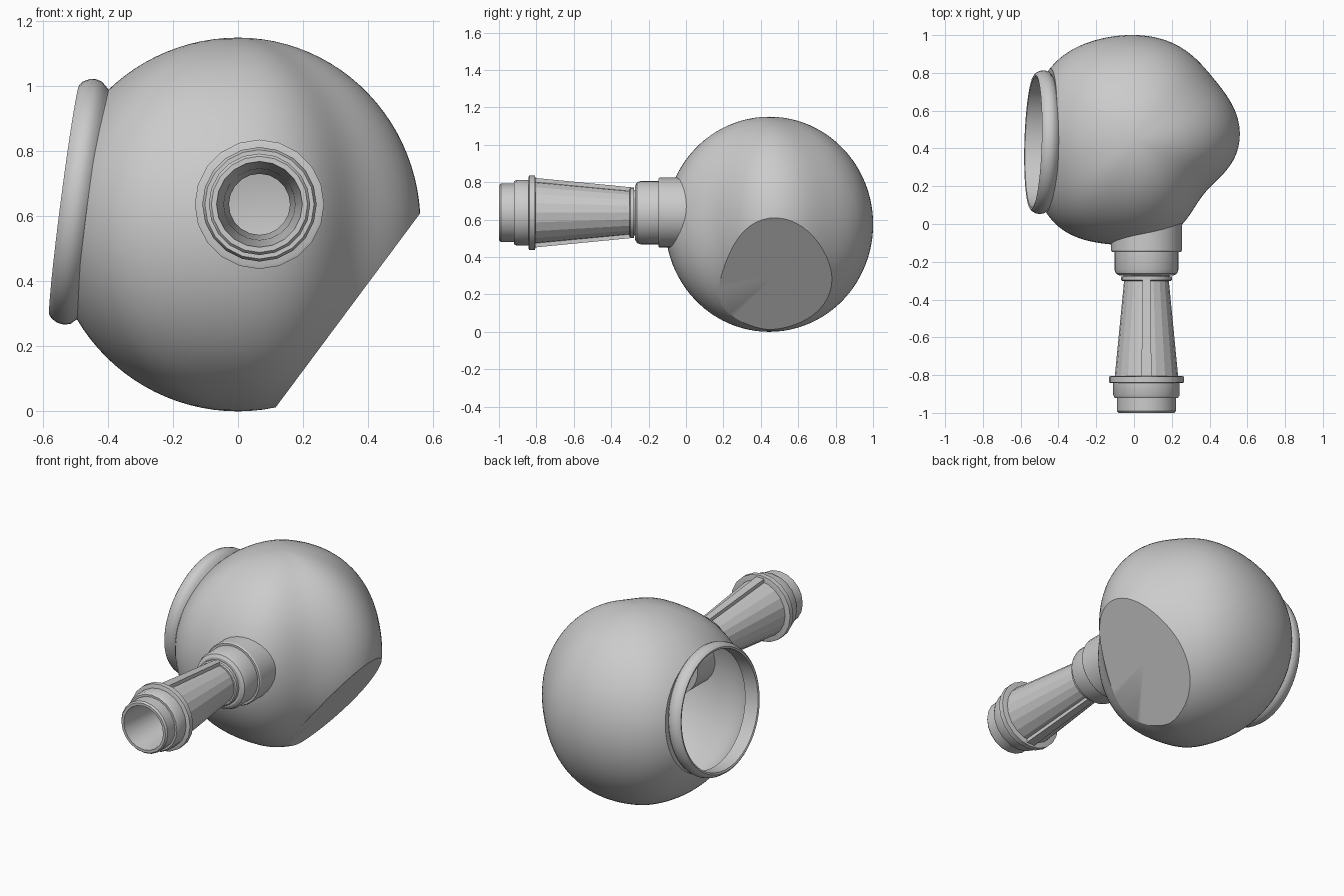
import bpy, bmesh, math
from mathutils import Vector, Matrix

if "Cube" in bpy.data.objects:
    bpy.data.objects.remove(bpy.data.objects["Cube"])

C = Vector((0, 0.445, 0.575))            # body centre
HX, HZ = 0.066, 0.637                    # handle axis


def finish(bm, name, angle=30):
    bmesh.ops.recalc_face_normals(bm, faces=bm.faces)
    me = bpy.data.meshes.new(name)
    bm.to_mesh(me)
    bm.free()
    ob = bpy.data.objects.new(name, me)
    bpy.context.collection.objects.link(ob)
    if angle:
        bpy.ops.object.select_all(action='DESELECT')
        ob.select_set(True)
        bpy.context.view_layer.objects.active = ob
        bpy.ops.object.shade_smooth_by_angle(angle=math.radians(angle))
    return ob


def lathe(name, profile, mat, n, closed=False, angle=30):
    """Revolve (axial, radius) points around local z."""
    bm = bmesh.new()
    rings = [[bm.verts.new(mat @ Vector((r * math.cos(2 * math.pi * i / n),
                                         r * math.sin(2 * math.pi * i / n), a)))
              for i in range(n)] for a, r in profile]
    pairs = list(zip(rings, rings[1:]))
    if closed:
        pairs.append((rings[-1], rings[0]))
    for p, q in pairs:
        for i in range(n):
            j = (i + 1) % n
            bm.faces.new((p[i], p[j], q[j], q[i]))
    return finish(bm, name, angle)


# Hollow body: ball with broad dents and bulges (azimuth, amount, width)
BUMPS = [(-0.65, -0.10, 0.45), (0.65, -0.035, 0.4),
         (-2.27, 0.045, 0.4), (2.3, 0.02, 0.4)]
bm = bmesh.new()
bmesh.ops.create_uvsphere(bm, u_segments=96, v_segments=48, radius=1)
for v in bm.verts:
    d = v.co.normalized()
    phi = math.atan2(d.y, d.x)
    r = 0.575 - 0.02 * d.y ** 2
    for p, amt, w in BUMPS:
        r += amt * math.exp(-((phi - p) / w) ** 2) * (1 - d.z ** 2)
    v.co = C + d * r

# Flat tilted base, cut and filled
cut = bmesh.ops.bisect_plane(bm, geom=bm.verts[:] + bm.edges[:] + bm.faces[:],
                             plane_co=(0.345, 0, 0.32), plane_no=(0.802, 0, -0.597),
                             clear_outer=True)
edges = [e for e in cut['geom_cut'] if isinstance(e, bmesh.types.BMEdge)]
caps = bmesh.ops.contextual_create(bm, geom=edges)['faces']
bmesh.ops.poke(bm, faces=caps)

# Open mouth on the left, with a small ledge in to the rim
mouth = Vector((-0.452, 0.432, 0.64))
axis = Vector((-1, 0.03, 0.13)).normalized()
cut = bmesh.ops.bisect_plane(bm, geom=bm.verts[:] + bm.edges[:] + bm.faces[:],
                             plane_co=mouth, plane_no=axis, clear_outer=True)
edges = [e for e in cut['geom_cut'] if isinstance(e, bmesh.types.BMEdge)]
ext = bmesh.ops.extrude_edge_only(bm, edges=edges)['geom']
for v in ext:
    if isinstance(v, bmesh.types.BMVert):
        v.co = mouth + (v.co - mouth).normalized() * 0.348

# Hole behind the handle socket
hole = [f for f in bm.faces if f.calc_center_median().y < 0.2 and
        math.hypot(f.calc_center_median().x - HX, f.calc_center_median().z - HZ) < 0.13]
bmesh.ops.delete(bm, geom=hole, context='FACES')
finish(bm, "body")

# Rounded rim around the mouth
rim_mat = Matrix.Translation(mouth) @ axis.to_track_quat('Z', 'Y').to_matrix().to_4x4()
lathe("mouth_rim", [(-0.01, 0.346), (0.08, 0.346), (0.083, 0.357), (0.074, 0.368),
                    (0.055, 0.378), (0.035, 0.381), (0.015, 0.376), (0.0, 0.362),
                    (-0.01, 0.352)], rim_mat, 64, True, 40)

# Handle parts share one axis along y (local z maps to +y)
ax = Matrix.Translation((HX, 0, HZ)) @ Matrix.Rotation(-math.pi / 2, 4, 'X')
N = 20
lathe("socket_collar", [(0.06, 0.1), (0.06, 0.187), (-0.14, 0.187), (-0.148, 0.182),
                        (-0.148, 0.17), (-0.24, 0.17), (-0.262, 0.162), (-0.272, 0.145),
                        (-0.272, 0.1)], ax, 32)
lathe("neck_ring", [(-0.265, 0.1), (-0.265, 0.122), (-0.278, 0.122), (-0.278, 0.135),
                    (-0.296, 0.135), (-0.302, 0.128), (-0.302, 0.1)], ax, N)
lathe("handle_cone", [(-0.295, 0.118), (-0.81, 0.168)], ax, N, angle=0)
lathe("handle_flange", [(-0.805, 0.12), (-0.805, 0.187), (-0.808, 0.199), (-0.838, 0.199),
                        (-0.842, 0.19), (-0.842, 0.12)], ax, N)
lathe("handle_end", [(-0.84, 0.176), (-0.905, 0.176), (-0.92, 0.168), (-0.92, 0.156),
                     (-0.99, 0.156), (-1.0, 0.148), (-1.0, 0.132)], ax, N)
lathe("handle_bore", [(-1.0, 0.132), (-0.8, 0.11), (-0.45, 0.094), (0.06, 0.1)], ax, N)

# Raised ribs along the top and bottom of the cone
for side, name in ((1, "top_rib"), (-1, "bottom_rib")):
    bm = bmesh.new()
    bmesh.ops.create_cube(bm, size=1)
    for v in bm.verts:
        far = v.co.y < 0
        outer = v.co.z > 0
        base = 0.168 if far else 0.118
        v.co = (HX + math.copysign(0.027 if far else 0.02, v.co.x),
                -0.81 if far else -0.295,
                HZ + side * (base + (0.018 if outer else -0.02)))
    finish(bm, name, 0)
